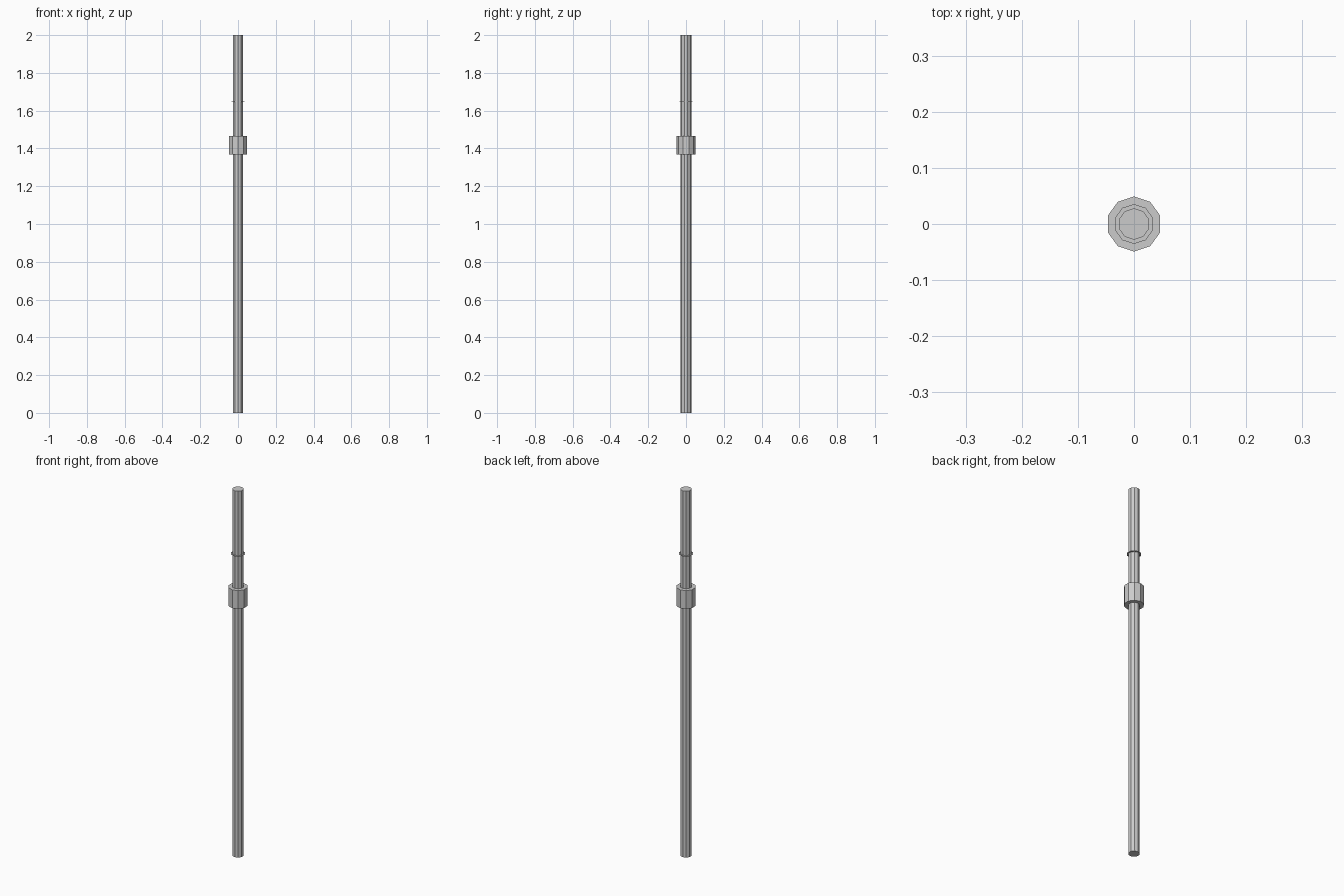
import bpy

if "Cube" in bpy.data.objects:
    bpy.data.objects.remove(bpy.data.objects["Cube"])

SIDES = 10  # low-poly, flat-faced, a corner pointing to front and back


def prism(name, radius, z0, z1):
    bpy.ops.mesh.primitive_cylinder_add(
        vertices=SIDES, radius=radius, depth=z1 - z0,
        location=(0, 0, (z0 + z1) / 2))
    bpy.context.object.name = name


# Long straight shaft
prism("shaft", 0.028, 0.0, 2.0)
# Thick collar around the shaft
prism("collar", 0.049, 1.367, 1.467)
# Thin washer above the collar
prism("thin_ring", 0.0355, 1.646, 1.649)
